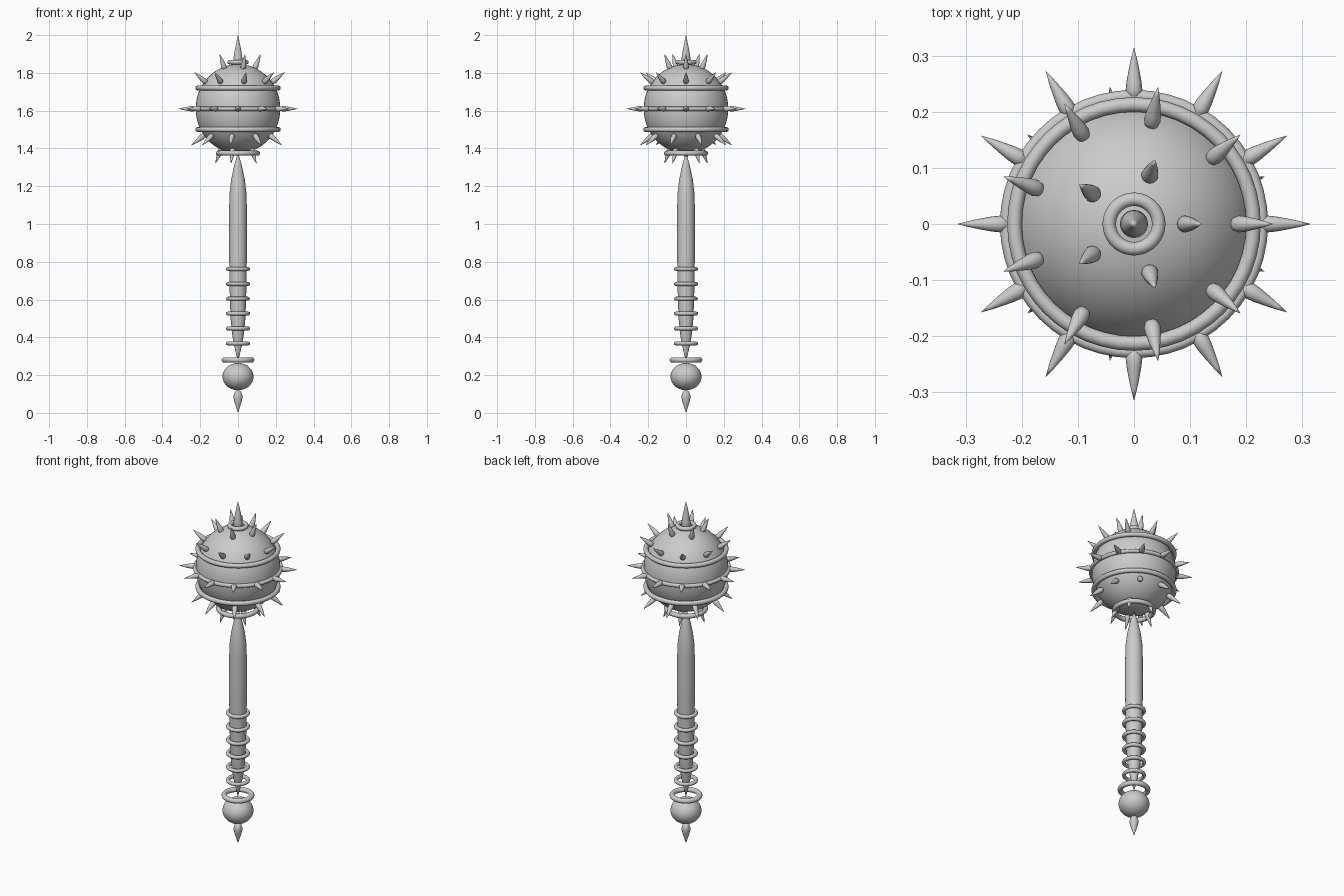
import bpy
from math import pi, cos, sin, radians
from mathutils import Vector

if "Cube" in bpy.data.objects:
    bpy.data.objects.remove(bpy.data.objects["Cube"])

CENTRE = Vector((0, 0, 1.61))


def lathe(name, profile, segs=24, loc=(0, 0, 0), direction=(0, 0, 1)):
    """Surface of revolution from (radius, height) points; radius 0 makes a pole."""
    verts, faces, rows = [], [], []
    for r, h in profile:
        n = 1 if r == 0 else segs
        rows.append(range(len(verts), len(verts) + n))
        verts += [(r * cos(2 * pi * i / segs), r * sin(2 * pi * i / segs), h) for i in range(n)]
    for a, b in zip(rows, rows[1:]):
        for i in range(segs):
            j = (i + 1) % segs
            if len(a) == 1:
                faces.append((a[0], b[j], b[i]))
            elif len(b) == 1:
                faces.append((a[i], a[j], b[0]))
            else:
                faces.append((a[i], a[j], b[j], b[i]))
    mesh = bpy.data.meshes.new(name)
    mesh.from_pydata(verts, [], faces)
    mesh.shade_smooth()
    ob = bpy.data.objects.new(name, mesh)
    ob.location = loc
    ob.rotation_euler = Vector(direction).to_track_quat('Z', 'Y').to_euler()
    bpy.context.collection.objects.link(ob)
    return ob


def ball(name, z, rx, rz):
    bpy.ops.mesh.primitive_uv_sphere_add(segments=48, ring_count=32, radius=1, location=(0, 0, z))
    ob = bpy.context.object
    ob.name = name
    ob.scale = (rx, rx, rz)
    ob.data.shade_smooth()


def ring(name, z, major, minor):
    bpy.ops.mesh.primitive_torus_add(major_radius=major, minor_radius=minor,
                                     major_segments=48, minor_segments=12, location=(0, 0, z))
    ob = bpy.context.object
    ob.name = name
    ob.data.shade_smooth()


# Spiked head with raised bands
ball("head", 1.61, 0.224, 0.236)
for name, z, major, minor in [
        ("equator_band", 1.61, 0.228, 0.011),
        ("upper_band", 1.72, 0.213, 0.013),
        ("lower_band", 1.50, 0.213, 0.013),
        ("crown_band", 1.857, 0.044, 0.012),
        ("collar_band", 1.375, 0.104, 0.013)]:
    ring(name, z, major, minor)

# Rows of teardrop spikes pointing away from the head centre
spike = [(0, 0.222), (0.007, 0.2235), (0.012, 0.228), (0.015, 0.238),
         (0.0135, 0.253), (0.0095, 0.275), (0.005, 0.296), (0, 0.315)]
for row, elev, count, start in [
        ("equator", 0, 12, 0), ("upper", 38, 9, 0), ("lower", -38, 9, 20),
        ("crown", 67.5, 5, 0), ("collar", -67.5, 5, 36)]:
    e = radians(elev)
    for i in range(count):
        a = radians(start + 360 * i / count)
        d = (cos(e) * cos(a), cos(e) * sin(a), sin(e))
        lathe(f"{row}_spike_{i + 1}", spike, 16, CENTRE, d)

# Large top spike
lathe("top_spike", [(0, 1.83), (0.018, 1.838), (0.025, 1.86), (0.022, 1.89),
                    (0.015, 1.93), (0.007, 1.97), (0, 2.0)])

# Shaft, tapered to both ends
lathe("shaft", [(0, 0.27), (0.012, 0.32), (0.021, 0.36), (0.032, 0.42), (0.039, 0.5),
                (0.043, 0.6), (0.046, 0.75), (0.0475, 0.95), (0.0465, 1.1), (0.044, 1.17),
                (0.036, 1.236), (0.019, 1.315), (0, 1.38)], 32)

# Grip rings
for i in range(6):
    ring(f"grip_ring_{i + 1}", 0.368 + 0.0788 * i, 0.053, 0.0105)

# Pommel with guard ring and end drop
ring("pommel_ring", 0.28, 0.073, 0.014)
ball("pommel", 0.192, 0.082, 0.072)
lathe("pommel_drop", [(0, 0), (0.008, 0.025), (0.017, 0.052), (0.024, 0.08),
                      (0.022, 0.1), (0.013, 0.116), (0, 0.123)])
